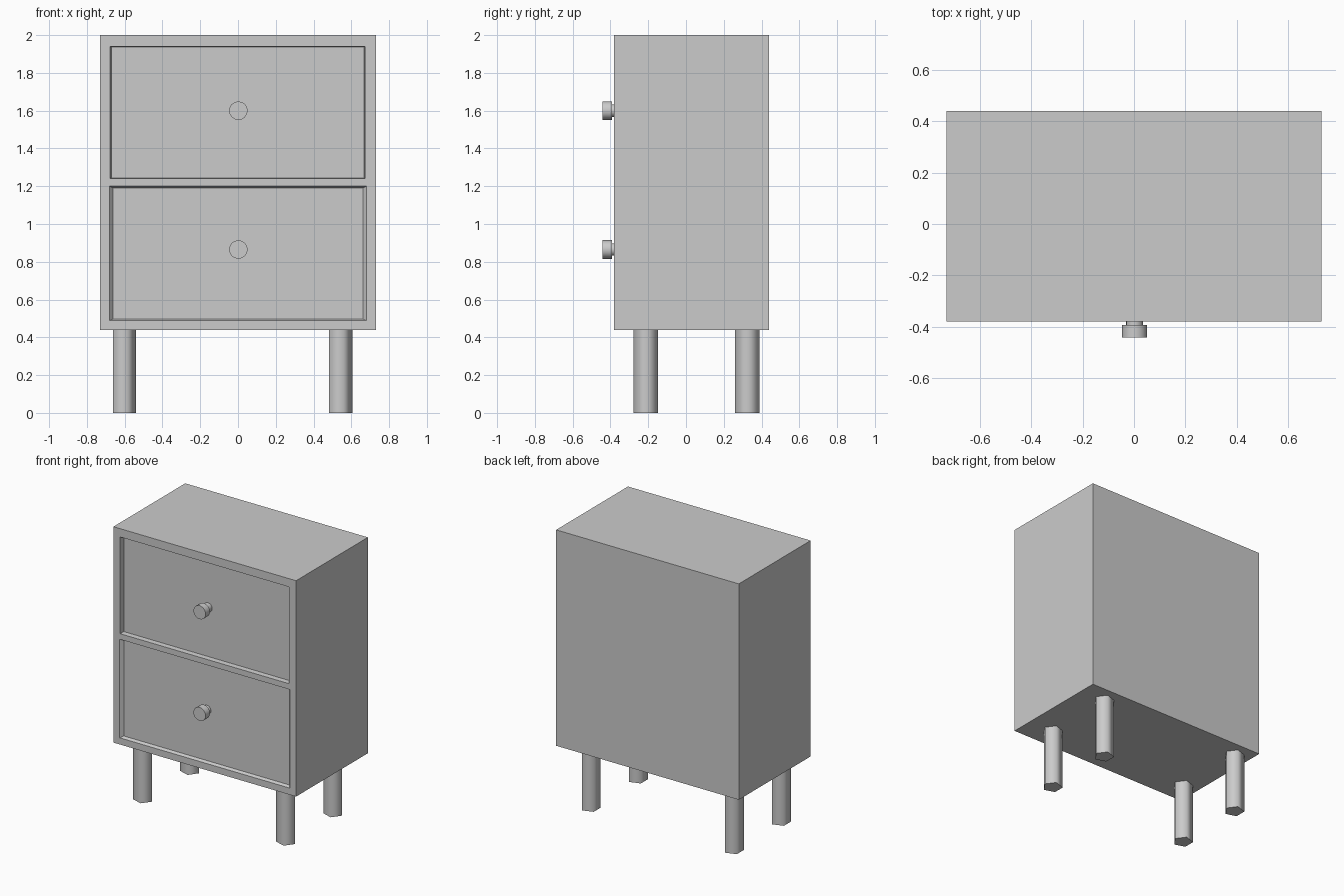
import bpy, bmesh, math

if "Cube" in bpy.data.objects:
    bpy.data.objects.remove(bpy.data.objects["Cube"])

FRONT, BACK = -0.38, 0.44


def new_object(name, bm):
    bmesh.ops.recalc_face_normals(bm, faces=bm.faces)
    mesh = bpy.data.meshes.new(name)
    bm.to_mesh(mesh)
    bm.free()
    ob = bpy.data.objects.new(name, mesh)
    bpy.context.collection.objects.link(ob)
    return ob


def loft(name, loops):
    """Bridge a list of equal-length vertex loops and cap both ends."""
    bm = bmesh.new()
    rings = [[bm.verts.new(p) for p in loop] for loop in loops]
    n = len(rings[0])
    for a, b in zip(rings, rings[1:]):
        for i in range(n):
            j = (i + 1) % n
            bm.faces.new((a[i], a[j], b[j], b[i]))
    bm.faces.new(rings[0])
    bm.faces.new(rings[-1])
    return new_object(name, bm)


def rect(y, x0, x1, z0, z1, s=1.0):
    cx, cz = (x0 + x1) / 2, (z0 + z1) / 2
    w, h = (x1 - x0) / 2 * s, (z1 - z0) / 2 * s
    return [(cx - w, y, cz - h), (cx + w, y, cz - h),
            (cx + w, y, cz + h), (cx - w, y, cz + h)]


def smooth(ob, degrees):
    bpy.ops.object.select_all(action='DESELECT')
    ob.select_set(True)
    bpy.context.view_layer.objects.active = ob
    bpy.ops.object.shade_smooth_by_angle(angle=math.radians(degrees))


# Cabinet body
body = loft("cabinet_body", [rect(y, -0.73, 0.73, 0.44, 2.0) for y in (FRONT, BACK)])

# Tapered drawer recesses: bounds, depth, scale at the bottom
recesses = {
    "upper": ((-0.677, 0.673, 1.241, 1.94), 0.035, 0.99),
    "lower": ((-0.68, 0.68, 0.488, 1.20), 0.022, 0.973),
}
for label, (box, depth, scale) in recesses.items():
    cutter = loft(label + "_recess_cutter", [
        rect(FRONT - 0.1, *box), rect(FRONT, *box), rect(FRONT + depth, *box, scale)])
    cutter.hide_render = True
    mod = body.modifiers.new(label + "_recess", 'BOOLEAN')
    mod.operation, mod.solver, mod.object = 'DIFFERENCE', 'EXACT', cutter
    bpy.context.view_layer.objects.active = body
    bpy.ops.object.modifier_apply(modifier=mod.name)
    bpy.data.objects.remove(cutter)

# Knobs: thin neck and wider round head
SIDES = 16
for label, z in (("upper", 1.60), ("lower", 0.865)):
    profile = [(0.033, -0.335), (0.033, -0.393), (0.049, -0.393), (0.049, -0.442)]
    loops = [[(0.002 + r * math.cos(2 * math.pi * i / SIDES), y,
               z + r * math.sin(2 * math.pi * i / SIDES)) for i in range(SIDES)]
             for r, y in profile]
    smooth(loft(label + "_knob", loops), 40)

# Five-sided legs, smooth around the sides
for side, x in (("left", -0.607), ("right", 0.537)):
    for end, y in (("front", -0.212), ("back", 0.325)):
        loops = [[(x + 0.068 * math.cos(2 * math.pi * i / 5),
                   y + 0.068 * math.sin(2 * math.pi * i / 5), z) for i in range(5)]
                 for z in (0.0, 0.44)]
        smooth(loft(f"{end}_{side}_leg", loops), 80)
